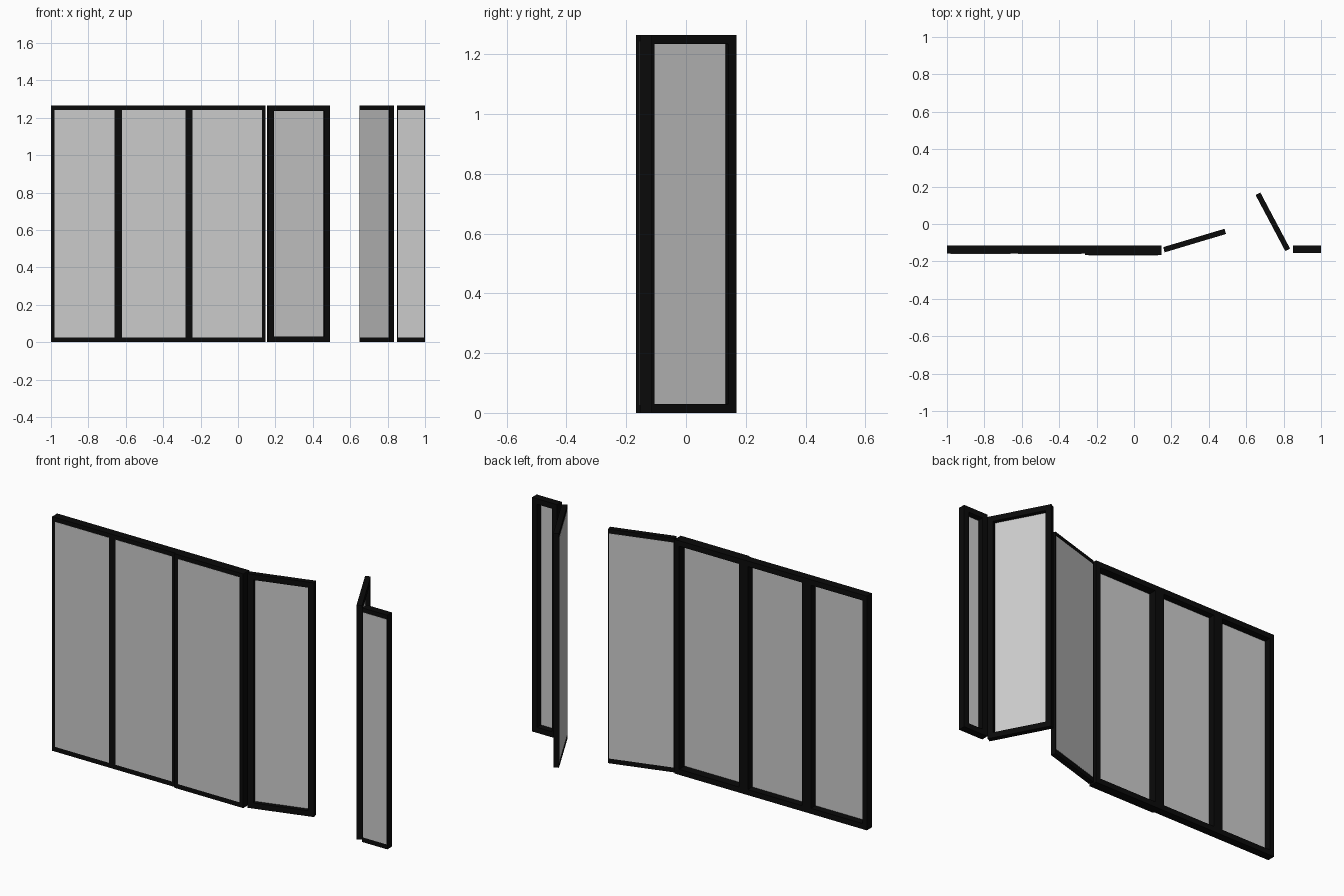
import bpy
import bmesh
import math
from mathutils import Vector, Matrix

cube = bpy.data.objects.get("Cube")
if cube:
    bpy.data.objects.remove(cube, do_unlink=True)

HEIGHT = 1.265
BAR = 0.03


def make_material(name, rgb):
    mat = bpy.data.materials.new(name)
    mat.use_nodes = True
    color = (*rgb, 1.0)
    mat.diffuse_color = color
    mat.node_tree.nodes["Principled BSDF"].inputs["Base Color"].default_value = color
    return mat


black = make_material("black_frame", (0.003, 0.003, 0.003))
grey = make_material("grey_glass", (0.6, 0.6, 0.6))


def box(bm, low, high):
    low, high = Vector(low), Vector(high)
    size = high - low
    matrix = Matrix.Translation((low + high) / 2) @ Matrix.Diagonal((*size, 1))
    bmesh.ops.create_cube(bm, size=1, matrix=matrix)


def add_object(name, boxes, mat, location, angle):
    bm = bmesh.new()
    for low, high in boxes:
        box(bm, low, high)
    mesh = bpy.data.meshes.new(name)
    bm.to_mesh(mesh)
    bm.free()
    mesh.materials.append(mat)
    obj = bpy.data.objects.new(name, mesh)
    obj.location = location
    obj.rotation_euler.z = angle
    bpy.context.collection.objects.link(obj)


def panel(name, start, end, depth, margin, bar=BAR):
    """Framed panel on a centre line; the glass lies flush on its local -y face."""
    line = Vector(end) - Vector(start)
    w, d = line.length, depth / 2
    place = (*start, 0), math.atan2(line.y, line.x)
    # Stiles and rails
    frame = [
        ((0, -d, 0), (bar, d, HEIGHT)),
        ((w - bar, -d, 0), (w, d, HEIGHT)),
        ((bar, -d, 0), (w - bar, d, BAR)),
        ((bar, -d, HEIGHT - BAR), (w - bar, d, HEIGHT)),
    ]
    add_object(name + "_frame", frame, black, *place)
    # Glass sheet overlapping the frame edge
    glass = [((margin, -d - 0.001, 0.026), (w - margin, -d + 0.006, HEIGHT - 0.023))]
    add_object(name + "_glass", glass, grey, *place)


# Fixed panels on the long side
panel("fixed_panel_outer", (-1, -0.137), (-0.64, -0.137), 0.044, 0.019, 0.027)
panel("fixed_panel_middle", (-0.64, -0.137), (-0.262, -0.137), 0.044, 0.02, 0.027)
panel("fixed_panel_inner", (-0.262, -0.141), (0.148, -0.141), 0.052, 0.02, 0.027)

# Two open door leaves
panel("right_door", (0.488, -0.04), (0.16, -0.138), 0.028, 0.006)
panel("left_door", (0.663, 0.162), (0.822, -0.138), 0.028, 0.006)

# Narrow fixed panel at the far end
panel("fixed_panel_narrow", (0.85, -0.134), (1, -0.134), 0.04, 0.005)
